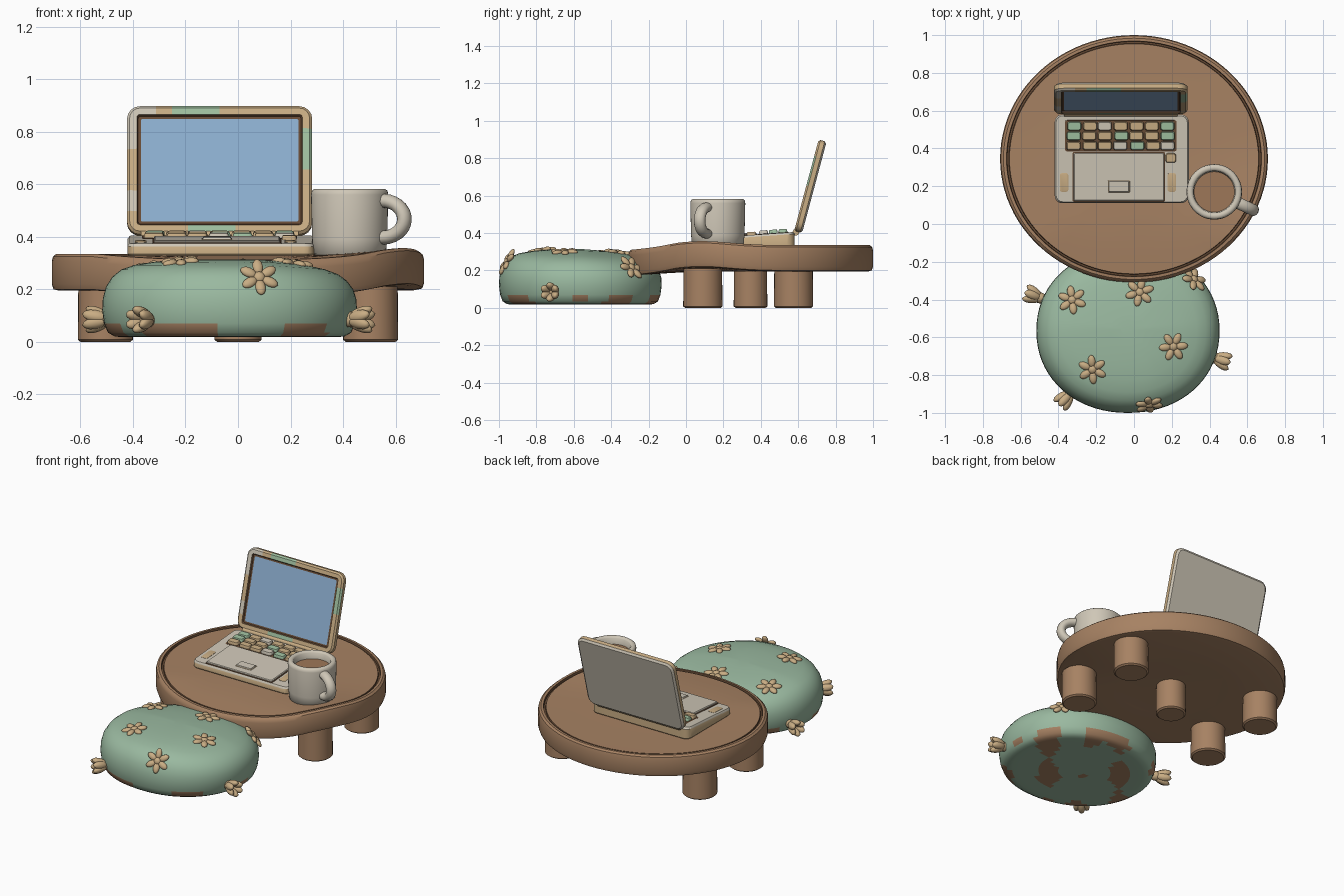
import bpy, bmesh, math, random
from mathutils import Matrix, Vector
from mathutils.bvhtree import BVHTree

if "Cube" in bpy.data.objects:
    bpy.data.objects.remove(bpy.data.objects["Cube"])

random.seed(4)
T, R = Matrix.Translation, Matrix.Rotation


def material(name, rgb):
    m = bpy.data.materials.new(name)
    m.diffuse_color = [(c / 255 / 12.92 if c < 11 else ((c / 255 + 0.055) / 1.055) ** 2.4) for c in rgb] + [1]
    m.use_nodes = True
    m.node_tree.nodes["Principled BSDF"].inputs["Base Color"].default_value = m.diffuse_color
    return m


MATS = [material(n, c) for n, c in (
    ("wood brown", (167, 130, 99)), ("dark brown", (104, 76, 54)), ("cream", (207, 199, 183)),
    ("tan", (201, 173, 132)), ("sage green", (154, 185, 160)), ("screen blue", (140, 174, 207)),
    ("coffee brown", (158, 119, 88)), ("mint green", (160, 192, 160)))]
WOOD, DARK, CREAM, TAN, SAGE, BLUE, COFFEE, MINT = range(8)


def finish(name, bm, angle=35):
    bmesh.ops.recalc_face_normals(bm, faces=bm.faces)
    me = bpy.data.meshes.new(name)
    bm.to_mesh(me)
    bm.free()
    for m in MATS:
        me.materials.append(m)
    ob = bpy.data.objects.new(name, me)
    bpy.context.collection.objects.link(ob)
    bpy.ops.object.select_all(action='DESELECT')
    ob.select_set(True)
    bpy.context.view_layer.objects.active = ob
    bpy.ops.object.shade_smooth_by_angle(angle=math.radians(angle))
    return ob


def loft(bm, loops, mats, mat=Matrix()):
    """Bridge point loops and cap both ends; mats = first cap, segments..., last cap."""
    if isinstance(mats, int):
        mats = [mats] * (len(loops) + 1)
    rings = [[bm.verts.new(mat @ Vector(p)) for p in l] for l in loops]
    n = len(rings[0])
    for a, b, m in zip(rings, rings[1:], mats[1:]):
        for i in range(n):
            j = (i + 1) % n
            bm.faces.new((a[i], a[j], b[j], b[i])).material_index = m
    bm.faces.new(rings[0][::-1]).material_index = mats[0]
    bm.faces.new(rings[-1]).material_index = mats[-1]


def oval(rx, ry, z, n=48, e=1.0):
    out = []
    for i in range(n):
        c, s = math.cos(i * math.tau / n), math.sin(i * math.tau / n)
        out.append((rx * math.copysign(abs(c) ** e, c), ry * math.copysign(abs(s) ** e, s), z))
    return out


def rrect(w, h, z, r, k=4, side=10):
    pts = []
    for q, (sx, sy) in enumerate(((1, 1), (-1, 1), (-1, -1), (1, -1))):
        for i in range(k + 1):
            a = (q + i / k) * math.pi / 2
            pts.append(Vector((sx * (w / 2 - r) + r * math.cos(a), sy * (h / 2 - r) + r * math.sin(a), z)))
    out = []
    for i, p in enumerate(pts):
        out.append(p)
        if i % (k + 1) == k:  # subdivide the straight side
            nxt = pts[(i + 1) % len(pts)]
            out += [p.lerp(nxt, t / side) for t in range(1, side)]
    return out


def ball(bm, mat, m):
    res = bmesh.ops.create_uvsphere(bm, u_segments=12, v_segments=8, radius=1, matrix=mat)
    for f in {f for v in res['verts'] for f in v.link_faces}:
        f.material_index = m


def scale(x, y, z):
    return Matrix.Diagonal((x, y, z, 1))


# Table top: oval slab with a dark groove, slightly warped
bm = bmesh.new()
prof = [(.5, .195), (.96, .195), (.99, .2), (1, .22), (1, .305), (.993, .325), (.975, .335), (.952, .335),
        (.948, .32), (.934, .32), (.93, .33), (.8, .329), (.6, .328), (.3, .328)]
mats = [WOOD] * (len(prof) + 1)
mats[8] = mats[9] = mats[10] = DARK
loft(bm, [oval(.709 * t, .655 * t, z, 96) for t, z in prof], mats, T((0, .345, 0)))
for v in bm.verts:
    x, y, z = v.co
    v.co.z += .022 * math.exp(-((x - .65) ** 2 + (y - .08) ** 2) / .05) - .1 * max(0, -.05 - y)
finish("table_top", bm)

# Five round legs
for name, x, y in (("front_left", -.505, .09), ("front_right", .505, .09), ("back_left", -.505, .575),
                   ("back_right", .505, .575), ("middle", 0, .345)):
    bm = bmesh.new()
    r = .09 if name == "middle" else .105
    loft(bm, [oval(r - .01, r - .01, 0, 32), oval(r, r, .008, 32), oval(r * .98, r * .98, .21, 32)], WOOD, T((x, y, 0)))
    finish(name + "_leg", bm)

# Floor cushion with worn brown patches underneath
bm = bmesh.new()
prof = [(t / 12, .018) for t in range(1, 11)] + [(.9, .02), (.955, .035), (.985, .07), (1, .12), (.995, .165),
        (.97, .21), (.92, .248), (.85, .275), (.75, .292), (.6, .304), (.4, .311), (.2, .314), (.08, .314)]
loft(bm, [oval(.485 * t, .435 * t, z, 72, .95) for t, z in prof], SAGE, T((-.032, -.565, 0)))
for v in bm.verts:  # sags to the right and the back
    if v.co.z > .15:
        v.co.z -= (.05 * max(0, v.co.x - .1) + .05 * max(0, v.co.y + .55)) * (v.co.z - .15) / .1
for f in bm.faces:
    x, y, z = f.calc_center_median()
    s = math.sin(11 * x + 1) * math.cos(12 * y + 2) + .5 * math.sin(23 * x - 17 * y)
    if (z < .025 and s > .45) or (.025 <= z < .06 and s > .2):
        f.material_index = WOOD
bmesh.ops.recalc_face_normals(bm, faces=bm.faces)
tree = BVHTree.FromBMesh(bm)
finish("cushion", bm, 60)

# Six-petal flowers on the cushion
for i, p in enumerate(((-.33, -.4, .3), (.03, -.36, .3), (.21, -.65, .31), (-.22, -.77, .3),
                       (.08, -.955, .245), (.33, -.28, .23))):
    loc, nor = tree.find_nearest(Vector(p))[:2]
    base = T(loc) @ nor.to_track_quat('Z', 'Y').to_matrix().to_4x4() @ R(i * .4, 4, 'Z')
    bm = bmesh.new()
    for k in range(6):
        ball(bm, base @ R(k * math.pi / 3, 4, 'Z') @ T((.045, 0, .002)) @ scale(.033, .02, .014), TAN)
    ball(bm, base @ scale(.024, .024, .018), TAN)
    finish("cushion_flower_%d" % (i + 1), bm, 60)

# Tassels round the cushion edge
for i, (x, y) in enumerate(((-.5, -.39), (.43, -.71), (-.34, -.9))):
    base = T((x, y, .085)) @ R(math.atan2(y + .565, x + .032), 4, 'Z')
    bm = bmesh.new()
    ball(bm, base @ scale(.045, .03, .03), TAN)
    for k in range(6):
        a = base @ R(k * math.pi / 3, 4, 'X') @ R(-.35, 4, 'Y')
        ball(bm, a @ T((.045, 0, .012)) @ scale(.05, .024, .02), TAN)
    finish("cushion_tassel_%d" % (i + 1), bm, 60)

# Laptop base, rising towards the back
SLOPE = .07
bm = bmesh.new()
loft(bm, [rrect(.69, .45, .322, .03), rrect(.71, .47, .334, .04), rrect(.71, .47, .362, .04),
          rrect(.695, .455, .373, .035)], [CREAM, TAN, TAN, CREAM, CREAM], T((-.065, .345, 0)))
for v in bm.verts:
    if v.co.z > .35:
        v.co.z += (v.co.y - .11) * SLOPE
finish("laptop_base", bm)


def deck(x, y):
    return T((x, y, .373 + (y - .11) * SLOPE)) @ R(math.atan(SLOPE), 4, 'X')


def pad(name, x, y, w, h, t, r, m):
    bm = bmesh.new()
    loft(bm, [rrect(w, h, -.004, r, 3, 1), rrect(w, h, t * .6, r, 3, 1), rrect(w - .008, h - .008, t, r * .7, 3, 1)],
         m, deck(x, y))
    finish(name, bm)


# Keyboard well, palm plate, touch button and keys
pad("keyboard_well", -.07, .467, .59, .165, .002, .01, DARK)
pad("palm_plate", -.08, .25, .48, .255, .012, .008, CREAM)
pad("palm_plate_edge", -.08, .25, .49, .265, .004, .008, DARK)
pad("touch_button_edge", -.08, .2, .122, .07, .0135, .006, TAN)
pad("touch_button", -.08, .2, .112, .06, .019, .006, CREAM)
for row in range(3):
    for col in range(7):
        pad("key_%d_%d" % (row + 1, col + 1), -.318 + col * .083 + random.uniform(-.004, .004),
            .415 + row * .052, .074, .046, .02, .012, random.choice((TAN, TAN, TAN, TAN, CREAM, CREAM, MINT)))
pad("side_key", .195, .35, .055, .05, .016, .012, TAN)
for s, x in (("left", -.37), ("right", .2)):
    pad(s + "_palm_patch", x, .22, .045, .1, .003, .012, TAN)

# Hinge
bm = bmesh.new()
loft(bm, [oval(.018, .018, z, 16) for z in (-.3, .3)], TAN, T((-.07, .588, .405)) @ R(math.pi / 2, 4, 'Y'))
finish("laptop_hinge", bm)

# Lid with patchy bezel, dark screen surround and blue screen
LID = T((-.07, .665, .65)) @ R(math.radians(75), 4, 'X')
bm = bmesh.new()
W, H = .705, .505
loft(bm, [rrect(W - .025, H - .025, -.022, .04), rrect(W, H, -.012, .05), rrect(W, H, .012, .05),
          rrect(W - .02, H - .02, .022, .04), rrect(.63, .435, .022, .012), rrect(.62, .425, .012, .01),
          rrect(.6, .405, .012, .008)],
     [CREAM, CREAM, TAN, CREAM, CREAM, DARK, DARK, BLUE])
for f in bm.faces:
    x, y, z = f.calc_center_median()
    if f.material_index == CREAM and z > .015:
        if (-.2 < x < -.02 and y > 0) or (-.1 < x < .08 and y < 0) or (x > .25 and -.02 < y < .17):
            f.material_index = MINT
        elif y < -.18 or x > .1 or abs(y) < .1 or -.25 < x < .1:
            f.material_index = TAN
bm.transform(LID)
finish("laptop_lid", bm)

# Mug with coffee and handle
bm = bmesh.new()
prof = [(.125, .325), (.138, .335), (.143, .39), (.147, .56), (.144, .575), (.135, .582), (.12, .582),
        (.111, .573), (.107, .535)]
loft(bm, [oval(r, r, z) for r, z in prof], [CREAM] * len(prof) + [COFFEE], T((.425, .17, 0)))
finish("mug", bm, 50)
bm = bmesh.new()
loops = []
for i in range(17):
    a = math.radians(-100 + i * 12.5)
    m = T((.14 + .09 * math.cos(a), 0, .467 + .07 * math.sin(a))) @ R(-a, 4, 'Y')
    loops.append([m @ Vector((x, y, 0)) for x, y, _ in oval(.027, .032, 0, 14)])
loft(bm, loops, CREAM, T((.425, .17, 0)) @ R(math.radians(-25), 4, 'Z'))
finish("mug_handle", bm, 60)
